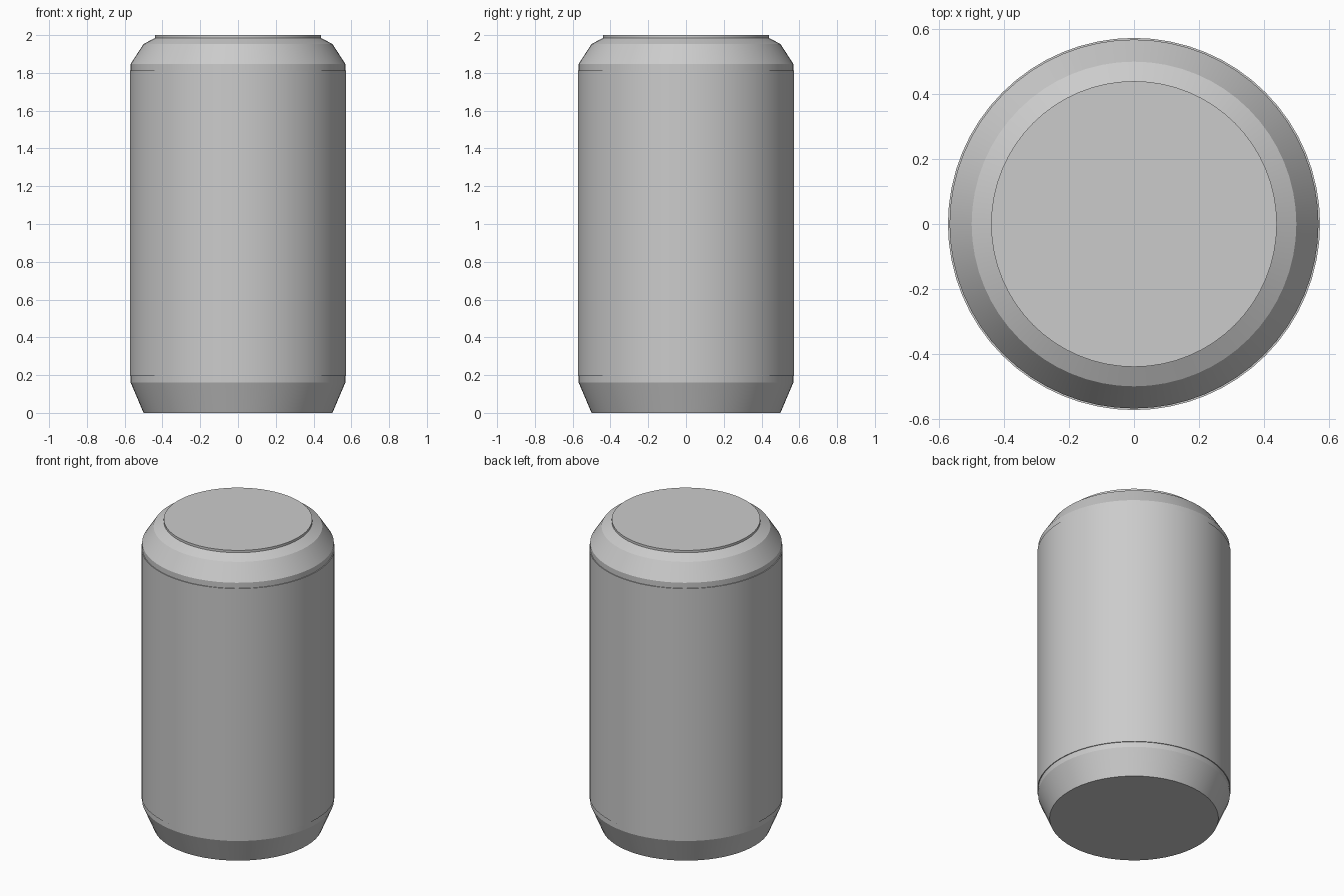
import bpy, bmesh, math

if "Cube" in bpy.data.objects:
    bpy.data.objects.remove(bpy.data.objects["Cube"])

SIDES = 64


def lathe(name, profile):
    """Revolve (radius, height) points around z; radius 0 closes at a pole."""
    bm = bmesh.new()
    verts = [bm.verts.new((r, 0, z)) for r, z in profile]
    edges = [bm.edges.new(pair) for pair in zip(verts, verts[1:])]
    bmesh.ops.spin(bm, geom=verts + edges, cent=(0, 0, 0), axis=(0, 0, 1),
                   angle=math.tau, steps=SIDES, use_merge=True)
    bmesh.ops.remove_doubles(bm, verts=bm.verts, dist=1e-5)
    bmesh.ops.recalc_face_normals(bm, faces=bm.faces)
    mesh = bpy.data.meshes.new(name)
    bm.to_mesh(mesh)
    bm.free()
    obj = bpy.data.objects.new(name, mesh)
    bpy.context.collection.objects.link(obj)
    bpy.ops.object.select_all(action='DESELECT')
    obj.select_set(True)
    bpy.context.view_layer.objects.active = obj
    bpy.ops.object.shade_smooth_by_angle(angle=math.radians(15))
    return obj


# Can shell: tapered foot, straight wall, two-step shoulder
lathe("can_body", [(0, 0), (0.5, 0), (0.568, 0.16), (0.568, 1.848),
                   (0.5, 1.953), (0.44, 1.985), (0, 1.985)])

# Thin sleeve wrapped around the wall
lathe("label_sleeve", [(0.568, 0.195), (0.573, 0.195),
                       (0.573, 1.812), (0.568, 1.812)])

# Flat lid disc
lathe("lid", [(0.44, 1.985), (0.44, 2.0), (0, 2.0)])
